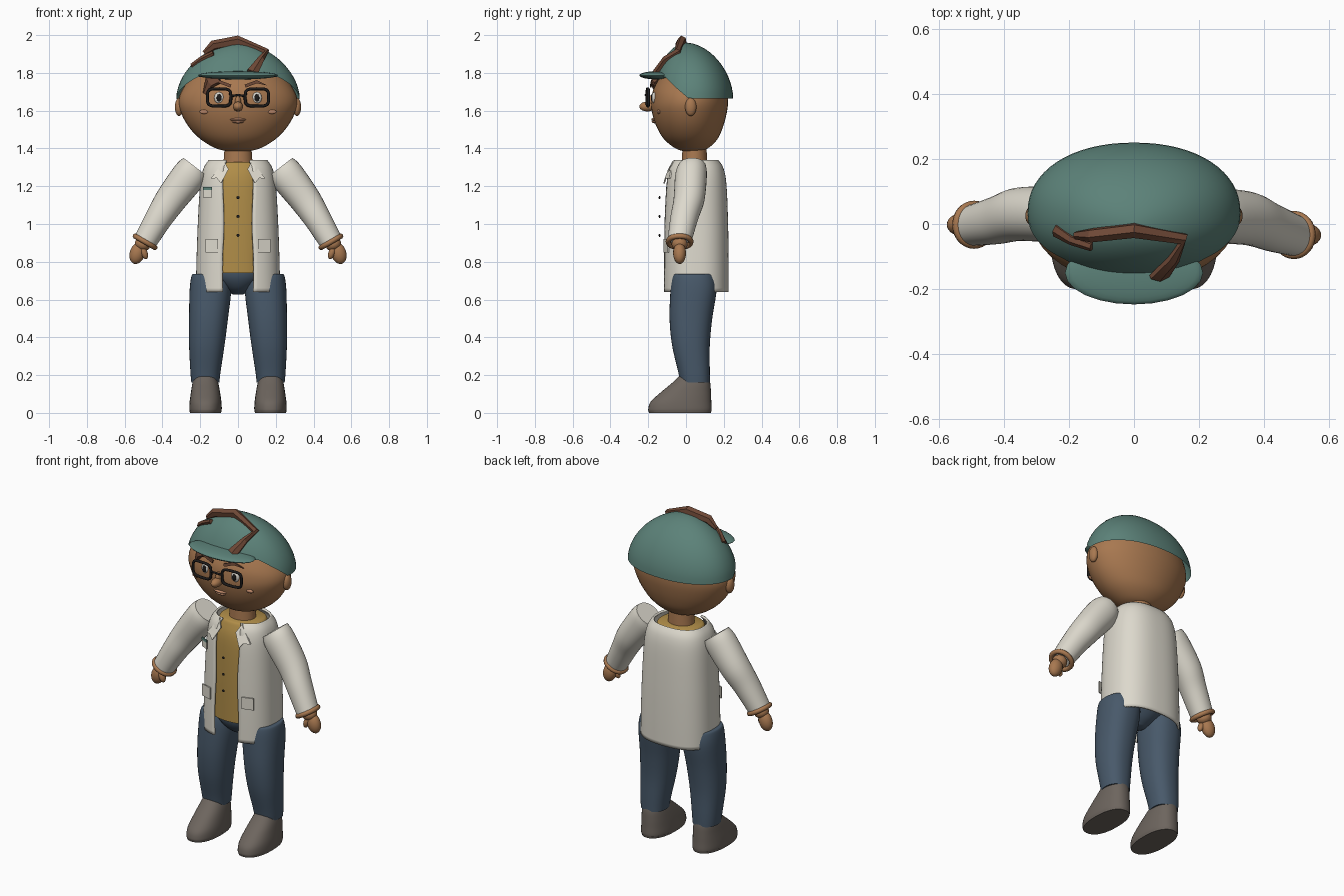
import bpy, bmesh, math
from mathutils import Vector

if "Cube" in bpy.data.objects:
    bpy.data.objects.remove(bpy.data.objects["Cube"])


def material(name, hexa):
    rgb = [int(hexa[i:i + 2], 16) / 255 for i in (0, 2, 4)]
    lin = [c / 12.92 if c < 0.04 else ((c + 0.055) / 1.055) ** 2.4 for c in rgb]
    m = bpy.data.materials.new(name)
    m.diffuse_color = (*lin, 1)
    m.use_nodes = True
    m.node_tree.nodes["Principled BSDF"].inputs["Base Color"].default_value = m.diffuse_color
    return m


SKIN = material("skin", "A87850")
TEAL = material("cap_teal", "5C8279")
HAIR = material("hair_brown", "6E4836")
WHITE = material("jacket_cream", "DDD9CD")
OCHRE = material("shirt_ochre", "B08D48")
BLUE = material("trouser_blue", "48596A")
GREY = material("shoe_grey", "6D655E")
BLACK = material("frame_black", "1C1A1A")
EYE = material("eye_white", "D8D4CC")
LIP = material("lip_brown", "C08A6A")


def finish(name, bm, mat, angle=40):
    bmesh.ops.recalc_face_normals(bm, faces=bm.faces)
    me = bpy.data.meshes.new(name)
    bm.to_mesh(me)
    bm.free()
    me.materials.append(mat)
    ob = bpy.data.objects.new(name, me)
    bpy.context.collection.objects.link(ob)
    bpy.context.view_layer.objects.active = ob
    ob.select_set(True)
    bpy.ops.object.shade_smooth_by_angle(angle=math.radians(angle))
    ob.select_set(False)
    return ob


def skin_rings(bm, rings, closed=True, caps=True):
    rows = [[bm.verts.new(p) for p in r] for r in rings]
    n = len(rows[0])
    for a, b in zip(rows, rows[1:]):
        for i in range(n if closed else n - 1):
            j = (i + 1) % n
            bm.faces.new((a[i], a[j], b[j], b[i]))
    if caps:
        bm.faces.new(rows[0])
        bm.faces.new(rows[-1])


def smooth_rows(rows, steps=5):
    """Catmull-Rom interpolation of equal-length number rows."""
    out = []
    for k in range(len(rows) - 1):
        p0, p1, p2 = rows[max(k - 1, 0)], rows[k], rows[k + 1]
        p3 = rows[min(k + 2, len(rows) - 1)]
        for s in range(steps):
            t = s / steps
            out.append([0.5 * (2 * b + (c - a) * t + (2 * a - 5 * b + 4 * c - d) * t * t
                               + (3 * b - a - 3 * c + d) * t ** 3)
                        for a, b, c, d in zip(p0, p1, p2, p3)])
    return out + [list(rows[-1])]


def sgn_pow(v, e):
    return math.copysign(abs(v) ** e, v)


def ring(c, u, v, power=2.0, gap=None, n=40):
    """Superellipse ring; gap leaves an opening of that half width at the front."""
    e = 2 / power
    g = math.asin(min(1, (gap / u.length) ** (power / 2))) if gap else 0
    pts = []
    for i in range(n):
        a = -math.pi / 2 + g + (2 * math.pi - 2 * g) * i / (n - 1 if gap else n)
        pts.append(c + u * sgn_pow(math.cos(a), e) + v * sgn_pow(math.sin(a), e))
    return pts


def stack(name, rows, mat, power=2.0, steps=5):
    """Upright loft; row = z, x centre, y centre, x radius, y radius."""
    bm = bmesh.new()
    skin_rings(bm, [ring(Vector((x, y, z)), Vector((rx, 0, 0)), Vector((0, ry, 0)), power)
                    for z, x, y, rx, ry in smooth_rows(rows, steps)])
    return finish(name, bm, mat)


def ball(name, c, r, mat, tilt=0):
    bm = bmesh.new()
    bmesh.ops.create_uvsphere(bm, u_segments=24, v_segments=14, radius=1)
    for v in bm.verts:
        v.co = Vector((v.co.x * r[0], v.co.y * r[1], v.co.z * r[2]))
    ob = finish(name, bm, mat)
    ob.location = c
    ob.rotation_euler.y = tilt
    return ob


def tube(name, pts, radius, mat, cyclic=False):
    cu = bpy.data.curves.new(name, 'CURVE')
    cu.dimensions = '3D'
    cu.bevel_depth, cu.bevel_resolution, cu.use_fill_caps = radius, 2, True
    sp = cu.splines.new('POLY')
    sp.points.add(len(pts) - 1)
    for p, q in zip(sp.points, pts):
        p.co = (*q, 1)
    sp.use_cyclic_u = cyclic
    cu.materials.append(mat)
    ob = bpy.data.objects.new(name, cu)
    bpy.context.collection.objects.link(ob)


def plate(name, pts, mat, depth=0.008):
    bm = bmesh.new()
    f = bm.faces.new([bm.verts.new(p) for p in pts])
    ext = bmesh.ops.extrude_face_region(bm, geom=[f])
    for v in ext['geom']:
        if isinstance(v, bmesh.types.BMVert):
            v.co.y += depth
    return finish(name, bm, mat, 20)


def lock(name, rows):
    """Angular hair strand; row = x, y, z, half width, half height."""
    bm = bmesh.new()
    pts = [Vector(r[:3]) for r in rows]
    rings = []
    for i, r in enumerate(rows):
        d = pts[min(i + 1, len(pts) - 1)] - pts[max(i - 1, 0)]
        out = (pts[i] - Vector((0, 0.04, 1.65))).normalized()
        side = d.cross(out).normalized()
        rings.append(ring(pts[i], side * r[3], out * r[4], n=6))
    skin_rings(bm, rings)
    finish(name, bm, HAIR, 25)


# Head and neck
stack("head", [(1.383, 0, .03, .04, .03), (1.40, 0, .03, .115, .085), (1.45, 0, .025, .2, .142),
               (1.52, 0, .02, .265, .178), (1.60, 0, .018, .306, .2), (1.66, 0, .02, .314, .203),
               (1.72, 0, .025, .29, .195), (1.80, 0, .03, .23, .155), (1.88, 0, .03, .13, .10),
               (1.92, 0, .03, .02, .02)], SKIN)
stack("neck", [(1.31, 0, .045, .078, .068), (1.42, 0, .045, .07, .063)], SKIN)

# Cap: dome whose rim rises over the forehead
bm = bmesh.new()
rows, N, M = [], 16, 64
for k in range(N + 1):
    row = []
    for i in range(M):
        a = 2 * math.pi * i / M
        ca, sa = sgn_pow(math.cos(a), .93), sgn_pow(math.sin(a), .93)
        rise = 0.38 * min(1, max(0, -sa - 0.1) / 0.62)
        u = rise + (0.9999 - rise) * math.sin(math.pi / 2 * k / N)
        r = (1 - u ** 1.8) ** .55
        row.append(Vector((.327 * r * ca, .035 * r + .215 * r * sa, 1.665 + .295 * u)))
    rows.append(row)
skin_rings(bm, rows, caps=False)
finish("cap", bm, TEAL)
ball("cap_brim", (0, -.15, 1.787), (.212, .097, .022), TEAL)

# Hair strands breaking over the cap
lock("hair_crest", [(-.18, -.035, 1.905, .012, .012), (-.13, -.035, 1.945, .022, .028),
                    (0, -.02, 1.968, .024, .03), (.15, -.045, 1.91, .02, .02),
                    (.12, -.11, 1.87, .02, .02), (.075, -.165, 1.8, .034, .015)])
lock("hair_side", [(-.24, -.02, 1.84, .022, .014), (-.19, -.05, 1.875, .016, .016),
                   (-.13, -.07, 1.905, .014, .014)])
lock("hair_fringe", [(-.10, -.165, 1.77, .03, .018), (-.15, -.155, 1.75, .04, .02),
                     (-.175, -.145, 1.69, .012, .012)])

# Face
ball("nose", (0, -.205, 1.622), (.027, .042, .026), SKIN)
ball("nose_bridge", (0, -.185, 1.645), (.016, .022, .035), SKIN)
ball("upper_lip", (0, -.168, 1.553), (.042, .016, .008), LIP)
ball("lower_lip", (0, -.166, 1.541), (.032, .016, .008), LIP)
for s, side in ((-1, "left"), (1, "right")):
    ball(side + "_ear", (s * .312, .025, 1.62), (.022, .03, .048), SKIN)
    ball(side + "_eye", (s * .1, -.168, 1.668), (.026, .014, .03), EYE)
    ball(side + "_pupil", (s * .1, -.18, 1.668), (.013, .006, .02), BLACK)
    ball(side + "_cheek", (s * .18, -.145, 1.594), (.024, .009, .011), LIP)
    plate(side + "_eyebrow", [(s * .04, -.192, 1.722), (s * .10, -.186, 1.745), (s * .155, -.17, 1.733),
                              (s * .10, -.184, 1.762), (s * .035, -.19, 1.738)], HAIR)
    tube(side + "_glasses_rim",
         [(p.x, -.208 + abs(p.x) * .06, p.z) for p in
          ring(Vector((s * .1, 0, 1.67)), Vector((.062, 0, 0)), Vector((0, 0, .046)), 4, n=32)],
         .008, BLACK, True)
tube("glasses_bridge", [(-.04, -.206, 1.677), (0, -.214, 1.683), (.04, -.206, 1.677)], .006, BLACK)

# Shirt with buttons
stack("shirt", [(.74, 0, .05, .17, .152), (1.0, 0, .05, .17, .15), (1.22, 0, .05, .155, .14),
                (1.31, 0, .05, .135, .115), (1.328, 0, .05, .12, .1)], OCHRE, 2.3)
for i in range(3):
    ball("shirt_button", (0, -.14, 1.14 - .1 * i), (.008, .005, .008), BLACK)

# Open jacket: z, x radius, y radius, half opening
bm = bmesh.new()
shell = smooth_rows([(.64, .217, .168, .08), (.8, .214, .168, .082), (1.0, .207, .165, .074),
                     (1.2, .195, .157, .08), (1.29, .178, .142, .075), (1.335, .15, .115, .06)], 5)
skin_rings(bm, [ring(Vector((0, .052, z)), Vector((rx, 0, 0)), Vector((0, ry, 0)), 2.5, g, 56)
                for z, rx, ry, g in shell], False, False)
jacket = finish("jacket", bm, WHITE)
mod = jacket.modifiers.new("thickness", 'SOLIDIFY')
mod.thickness, mod.offset = .012, 0
for s, side in ((-1, "left"), (1, "right")):
    plate(side + "_lapel", [(s * .075, -.07, 1.335), (s * .145, -.09, 1.24), (s * .112, -.112, 1.243),
                            (s * .09, -.12, 1.215), (s * .05, -.095, 1.29)], WHITE)
    plate(side + "_hip_pocket", [(s * .105, -.118, .92), (s * .172, -.098, .92),
                                 (s * .172, -.098, .85), (s * .105, -.118, .85)], WHITE)
plate("chest_pocket", [(-.185, -.082, 1.19), (-.138, -.103, 1.19),
                       (-.138, -.103, 1.14), (-.185, -.082, 1.14)], WHITE)
plate("chest_pocket_trim", [(-.185, -.084, 1.195), (-.138, -.105, 1.195),
                            (-.138, -.105, 1.18), (-.185, -.084, 1.18)], TEAL)

# Sleeves, cuffs and hands: x, y, z, half width along x and z, y radius
arm = [(.227, .032, 1.303, .061, -.0, .074), (.26, .028, 1.255, .071, .056, .084),
       (.355, .022, 1.13, .066, .05, .082), (.42, .0, 1.03, .06, .04, .074),
       (.487, -.02, .915, .055, .03, .064)]
arm[0] = (.227, .032, 1.303, .061, .047, .074)
for s, side in ((-1, "left"), (1, "right")):
    dy = .018 if s < 0 else -.014

    def section(r, k=1.0):
        shift = dy * (1.3 - r[2]) / .4
        return ring(Vector((s * r[0], r[1] + shift, r[2])), Vector((s * r[3] * k, 0, r[4] * k)),
                    Vector((0, r[5] * k, 0)), 2.1, n=32)
    bm = bmesh.new()
    skin_rings(bm, [section(r) for r in smooth_rows(arm)])
    finish(side + "_sleeve", bm, WHITE)
    tube(side + "_cuff", section((.492, -.02, .906, .052, .03, .06)), .014, SKIN, True)
    wy = dy - .02
    ball(side + "_wrist", (s * .505, wy, .893), (.042, .042, .035), SKIN, s * -.4)
    ball(side + "_palm", (s * .533, wy, .845), (.04, .034, .058), SKIN, s * -.3)
    ball(side + "_thumb", (s * .497, wy - .015, .848), (.018, .02, .036), SKIN, s * .35)

# Trousers and shoes
stack("hips", [(.628, 0, .04, .03, .03), (.66, 0, .04, .08, .085), (.72, 0, .045, .15, .13),
               (.80, 0, .05, .17, .142)], BLUE)
for s, side in ((-1, "left"), (1, "right")):
    stack(side + "_trouser_leg",
          [(.735, s * .146, .04, .088, .098), (.725, s * .146, .04, .1, .112),
           (.65, s * .146, .04, .11, .122), (.5, s * .156, .026, .103, .113),
           (.36, s * .165, .026, .094, .1), (.22, s * .172, .042, .08, .084),
           (.16, s * .173, .048, .074, .078)], BLUE, 2.3)
    stack(side + "_shoe",
          [(.004, s * .172, -.032, .082, .164), (.02, s * .172, -.032, .086, .168),
           (.06, s * .172, -.026, .084, .16), (.11, s * .172, 0, .077, .132),
           (.16, s * .173, .028, .068, .1), (.205, s * .174, .045, .055, .07)], GREY, 2.3)
    stack(side + "_sole", [(0, s * .172, -.032, .082, .164), (.012, s * .172, -.032, .085, .167)],
          GREY, 2.3)
